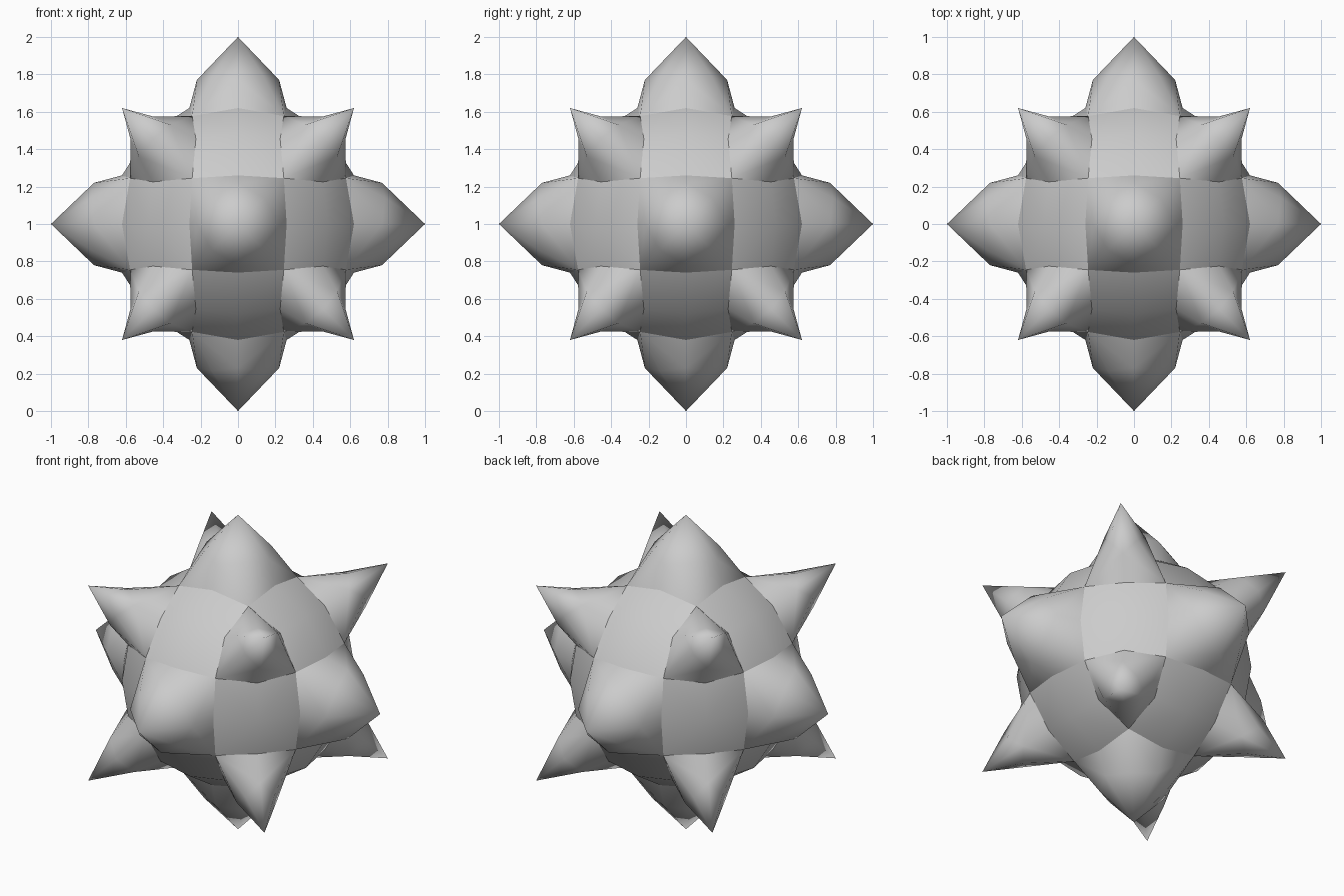
import bpy, bmesh
from itertools import permutations, product

if "Cube" in bpy.data.objects:
    bpy.data.objects.remove(bpy.data.objects["Cube"])

# Key points of one sector; full cubic symmetry creates the rest
A = (.245, .245, .577)                                  # shared patch corner
M1, M2, E = (.26, 0, .62), (.455, .225, .455), (.48, 0, .48)   # body edge mids, panel centre
FA, GA, TA = (.22, 0, .77), (.14, .14, .785), (0, 0, 1)        # axial spike
GA2 = (.14, -.14, .785)
FC, GC, TC = (.53, .36, .53), (.455, .455, .575), (.62, .62, .62)  # corner spike
GC2 = (.575, .455, .455)

patches = [
    (0, (A, M1, E, M2)),       # rounded panels between spikes
    (1, (A, M1, FA, GA)),      # axial spike, lower and upper
    (1, (FA, GA, TA, GA2)),
    (2, (A, M2, FC, GC)),      # corner spike, lower and upper
    (2, (FC, GC, TC, GC2)),
]

bm = bmesh.new()
verts, seen, kind = {}, set(), {}


def vert(p):
    key = tuple(round(c * 1000) for c in p)
    if key not in verts:
        verts[key] = bm.verts.new((p[0], p[1], p[2] + 1))
    return verts[key]


# Repeat the sector through all 48 mirrored and rotated copies
for order in permutations(range(3)):
    for signs in product((1, -1), repeat=3):
        for group, quad in patches:
            vs = [vert([p[order[i]] * signs[i] for i in range(3)]) for p in quad]
            ident = frozenset(vs)
            if ident not in seen:
                seen.add(ident)
                kind[bm.faces.new(vs)] = group

# Smooth inside each patch, crisp where a spike meets the body
bmesh.ops.recalc_face_normals(bm, faces=bm.faces[:])
for f in bm.faces:
    f.smooth = True
for e in bm.edges:
    e.smooth = len({kind[f] for f in e.link_faces}) == 1

mesh = bpy.data.meshes.new("spiked_ball")
bm.to_mesh(mesh)
bm.free()
bpy.context.collection.objects.link(bpy.data.objects.new("spiked_ball", mesh))
